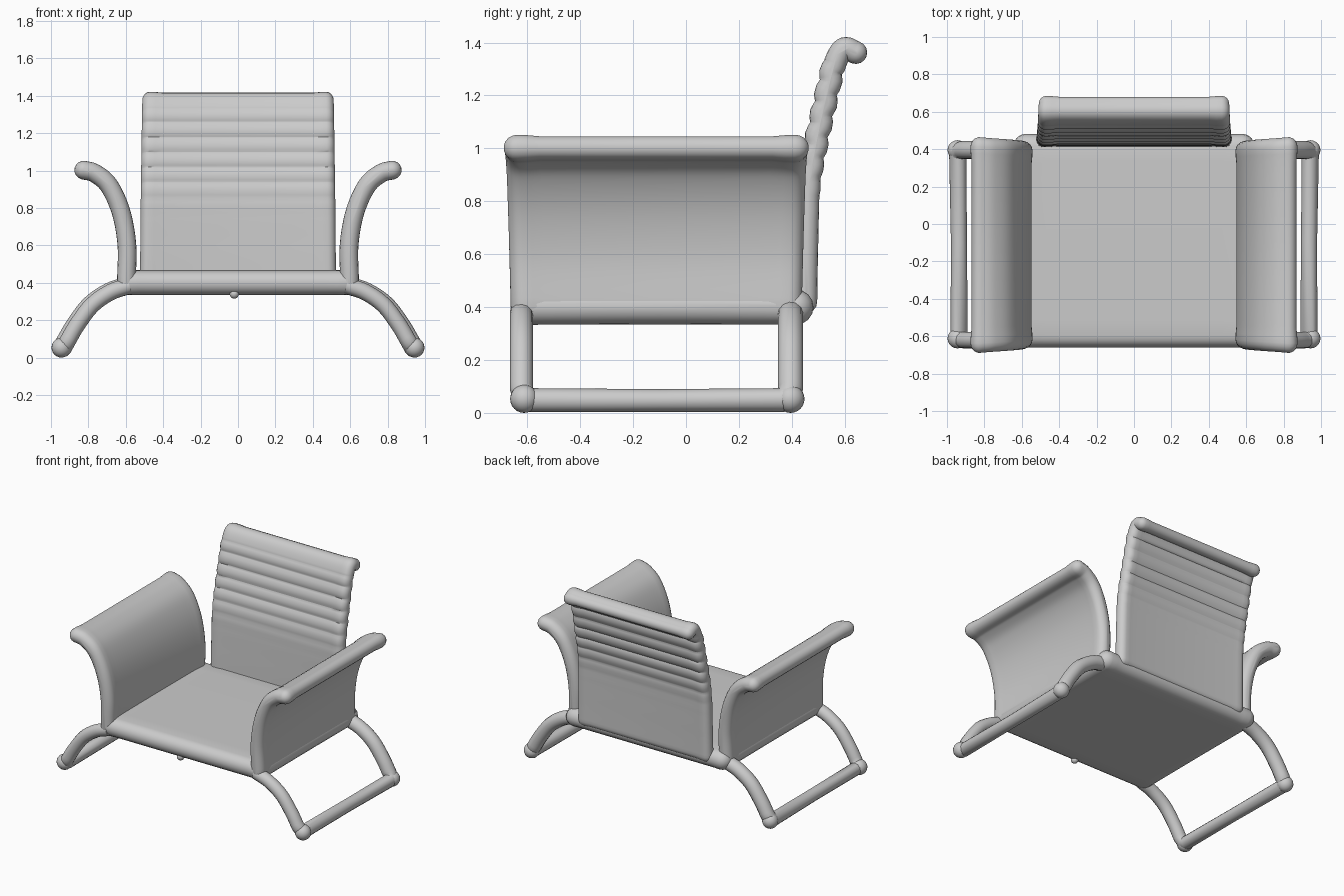
import bpy, bmesh, math
from mathutils import Vector

if "Cube" in bpy.data.objects:
    bpy.data.objects.remove(bpy.data.objects["Cube"])


def smooth_path(points, steps=6):
    """Catmull-Rom curve through the points."""
    pts = [Vector(p) for p in points]
    pts = [2 * pts[0] - pts[1]] + pts + [2 * pts[-1] - pts[-2]]
    out = []
    for a, b, c, d in zip(pts, pts[1:], pts[2:], pts[3:]):
        for i in range(steps):
            t = i / steps
            out.append(0.5 * (2 * b + (c - a) * t + (2 * a - 5 * b + 4 * c - d) * t * t
                              + (3 * b - a - 3 * c + d) * t ** 3))
    return out + [pts[-2]]


def outline(path, r, cap=8):
    """Closed outline of a 2D path thickened by r, with round ends."""
    left, right = [], []
    for i, p in enumerate(path):
        t = (path[min(i + 1, len(path) - 1)] - path[max(i - 1, 0)]).normalized()
        n = Vector((-t.y, t.x))
        left.append((p + n * r, i))
        right.append((p - n * r, i))
        if i == 0:
            start = [(p + r * (-n * math.cos(a) - t * math.sin(a)), 0)
                     for a in (math.pi * k / cap for k in range(1, cap))]
    end = [(p + r * (n * math.cos(a) + t * math.sin(a)), i)
           for a in (math.pi * k / cap for k in range(1, cap))]
    return left + end + right[::-1] + start


def finish(obj):
    bpy.ops.object.select_all(action='DESELECT')
    obj.select_set(True)
    bpy.context.view_layer.objects.active = obj
    bpy.ops.object.shade_smooth_by_angle(angle=math.radians(50))


def panel(name, path, r, rim, w0, w1, place, flare=0.0):
    """Sweep a thick profile from w0 to w1 with a rounded, thicker rim."""
    edge = [(rim * (1 - math.sin(a)), rim * math.cos(a))
            for a in (math.radians(d) for d in (80, 60, 40, 20, 0))]
    edge += [(rim * 1.7, rim * 0.97), (rim * 2.6, r)]
    stations = [(w0 + d, t) for d, t in edge] + [(w1 - d, t) for d, t in reversed(edge)]
    mid = (w0 + w1) / 2
    bm = bmesh.new()
    rings = []
    for w, t in stations:
        rings.append([bm.verts.new(place(p, mid + (w - mid) * (1 + flare * i / len(path))))
                      for p, i in outline(path, t)])
    for a, b in zip(rings, rings[1:]):
        for k in range(len(a)):
            j = (k + 1) % len(a)
            bm.faces.new((a[k], a[j], b[j], b[k]))
    bm.faces.new(rings[0])
    bm.faces.new(rings[-1])
    bmesh.ops.recalc_face_normals(bm, faces=bm.faces)
    mesh = bpy.data.meshes.new(name)
    bm.to_mesh(mesh)
    bm.free()
    obj = bpy.data.objects.new(name, mesh)
    bpy.context.collection.objects.link(obj)
    finish(obj)


# Seat slab with rounded front and back edges
seat_path = smooth_path([(-0.595, 0.4), (-0.1, 0.402), (0.415, 0.4)])
panel("seat", seat_path, 0.065, 0.067, -0.645, 0.645, lambda p, w: (w, p.x, p.y))

# Small nub under the front edge
bpy.ops.mesh.primitive_uv_sphere_add(segments=16, ring_count=8, radius=0.025,
                                     location=(-0.02, -0.62, 0.34))
bpy.context.object.name = "front_nub"
finish(bpy.context.object)

# Backrest, rippled toward the rolled top
back_path = smooth_path([(0.453, 0.42), (0.456, 0.6), (0.464, 0.85), (0.488, 1.0),
                         (0.52, 1.15), (0.556, 1.3), (0.595, 1.375), (0.642, 1.362)], 9)
for p in back_path:
    if 0.75 < p.y < 1.32:
        p.x += 0.006 * math.sin((p.y - 0.75) * 2 * math.pi / 0.08) * min(1, (p.y - 0.75) * 4)
panel("backrest", back_path, 0.038, 0.043, -0.525, 0.525,
      lambda p, w: (w, p.x, p.y), -0.03)

arm_path = smooth_path([(0.597, 0.40), (0.594, 0.6), (0.626, 0.78), (0.69, 0.92),
                        (0.765, 0.985), (0.825, 1.002)])
leg = [(0.58, 0.385), (0.68, 0.35), (0.78, 0.28), (0.86, 0.175), (0.91, 0.09)]
leg_path = smooth_path(leg, 5)

for side, s in (("right", 1), ("left", -1)):
    # Outward-curling armrest
    panel("armrest_" + side, arm_path, 0.044, 0.05, -0.663, 0.438,
          lambda p, w: (s * p.x, w, p.y), 0.05)

    # Leg loop: front leg, floor rail and rear leg as one bent tube
    front = [(p.x, -0.622, p.y, 0.95) for p in leg_path]
    rear = [(p.x + 0.012, 0.395, p.y, 1.05) for p in reversed(leg_path)]
    rail = [(0.93, -0.612, 0.058, 1), (0.935, -0.585, 0.048, 1), (0.936, -0.1, 0.047, 0.93),
            (0.942, 0.36, 0.048, 1), (0.942, 0.388, 0.058, 1.05)]
    pts = front + rail + rear
    curve = bpy.data.curves.new("leg_loop_" + side, 'CURVE')
    curve.dimensions = '3D'
    curve.bevel_depth = 0.046
    curve.bevel_resolution = 4
    curve.use_fill_caps = True
    spline = curve.splines.new('POLY')
    spline.points.add(len(pts) - 1)
    for sp, (x, y, z, r) in zip(spline.points, pts):
        sp.co = (s * x, y, z, 1)
        sp.radius = r
    obj = bpy.data.objects.new("leg_loop_" + side, curve)
    bpy.context.collection.objects.link(obj)
    bpy.ops.object.select_all(action='DESELECT')
    obj.select_set(True)
    bpy.context.view_layer.objects.active = obj
    bpy.ops.object.convert(target='MESH')
    finish(bpy.context.object)

    # Rounded foot corners
    for end, y in (("front", -0.612), ("rear", 0.395)):
        bpy.ops.mesh.primitive_uv_sphere_add(segments=20, ring_count=12, radius=0.053,
                                             location=(s * 0.944, y, 0.053))
        bpy.context.object.name = f"foot_{end}_{side}"
        finish(bpy.context.object)
